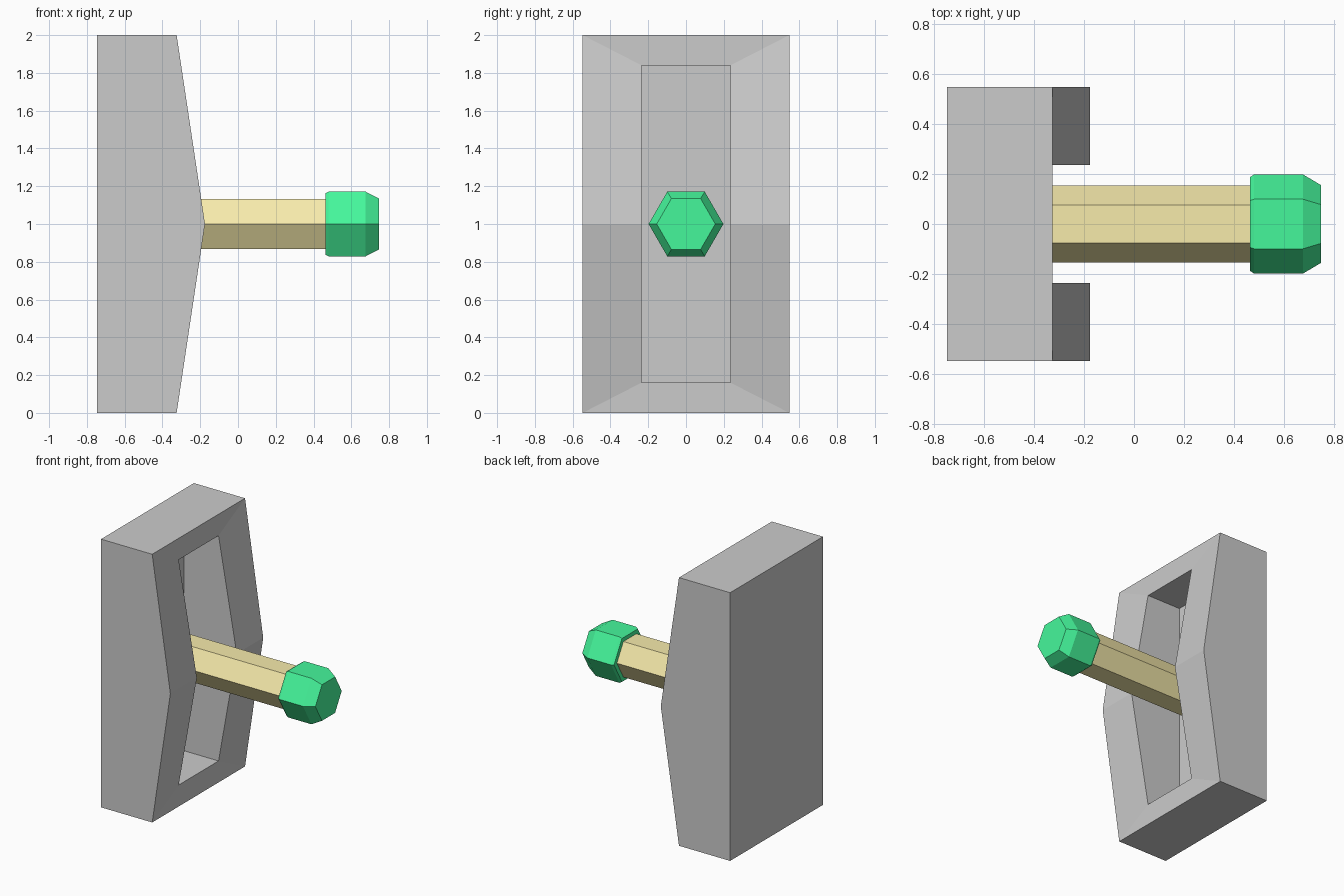
import bpy, bmesh, math

if "Cube" in bpy.data.objects:
    bpy.data.objects.remove(bpy.data.objects["Cube"])


def material(name, color):
    m = bpy.data.materials.new(name)
    m.diffuse_color = color
    m.use_nodes = True
    m.node_tree.nodes["Principled BSDF"].inputs["Base Color"].default_value = m.diffuse_color
    return m


def loft(name, rings, mat=None):
    """Join rings of equal point count with quads and cap both ends."""
    bm = bmesh.new()
    loops = [[bm.verts.new(p) for p in ring] for ring in rings]
    n = len(loops[0])
    for a, b in zip(loops, loops[1:]):
        for i in range(n):
            j = (i + 1) % n
            bm.faces.new((a[i], a[j], b[j], b[i]))
    bm.faces.new(loops[0])
    bm.faces.new(loops[-1])
    bmesh.ops.recalc_face_normals(bm, faces=bm.faces)
    mesh = bpy.data.meshes.new(name)
    bm.to_mesh(mesh)
    bm.free()
    ob = bpy.data.objects.new(name, mesh)
    bpy.context.collection.objects.link(ob)
    if mat:
        mesh.materials.append(mat)
    return ob


def plate_ring(half_y, half_z, x_end, x_mid):
    """Rectangle facing +x with an extra point halfway up each side."""
    return [(x_end, -half_y, 1 - half_z), (x_end, half_y, 1 - half_z),
            (x_mid, half_y, 1), (x_end, half_y, 1 + half_z),
            (x_end, -half_y, 1 + half_z), (x_mid, -half_y, 1)]


def hex_ring(x, r):
    return [(x, r * math.cos(k * math.pi / 3), 1 + r * math.sin(k * math.pi / 3))
            for k in range(6)]


# Wall box with peaked front and a recessed slot
loft("switch_base", [
    plate_ring(0.547, 1.0, -0.747, -0.747),
    plate_ring(0.547, 1.0, -0.325, -0.175),
    plate_ring(0.235, 0.84, -0.325, -0.175),
    plate_ring(0.235, 0.84, -0.61, -0.61),
])

# Six-sided lever reaching from the slot floor into the knob
loft("lever", [hex_ring(-0.61, 0.153), hex_ring(0.47, 0.153)],
     material("yellow", (0.93, 0.83, 0.41, 1)))

# Six-sided knob with bevelled ends
loft("knob", [hex_ring(0.463, 0.187), hex_ring(0.48, 0.198),
              hex_ring(0.675, 0.198), hex_ring(0.747, 0.155)],
     material("green", (0.06, 0.93, 0.33, 1)))
